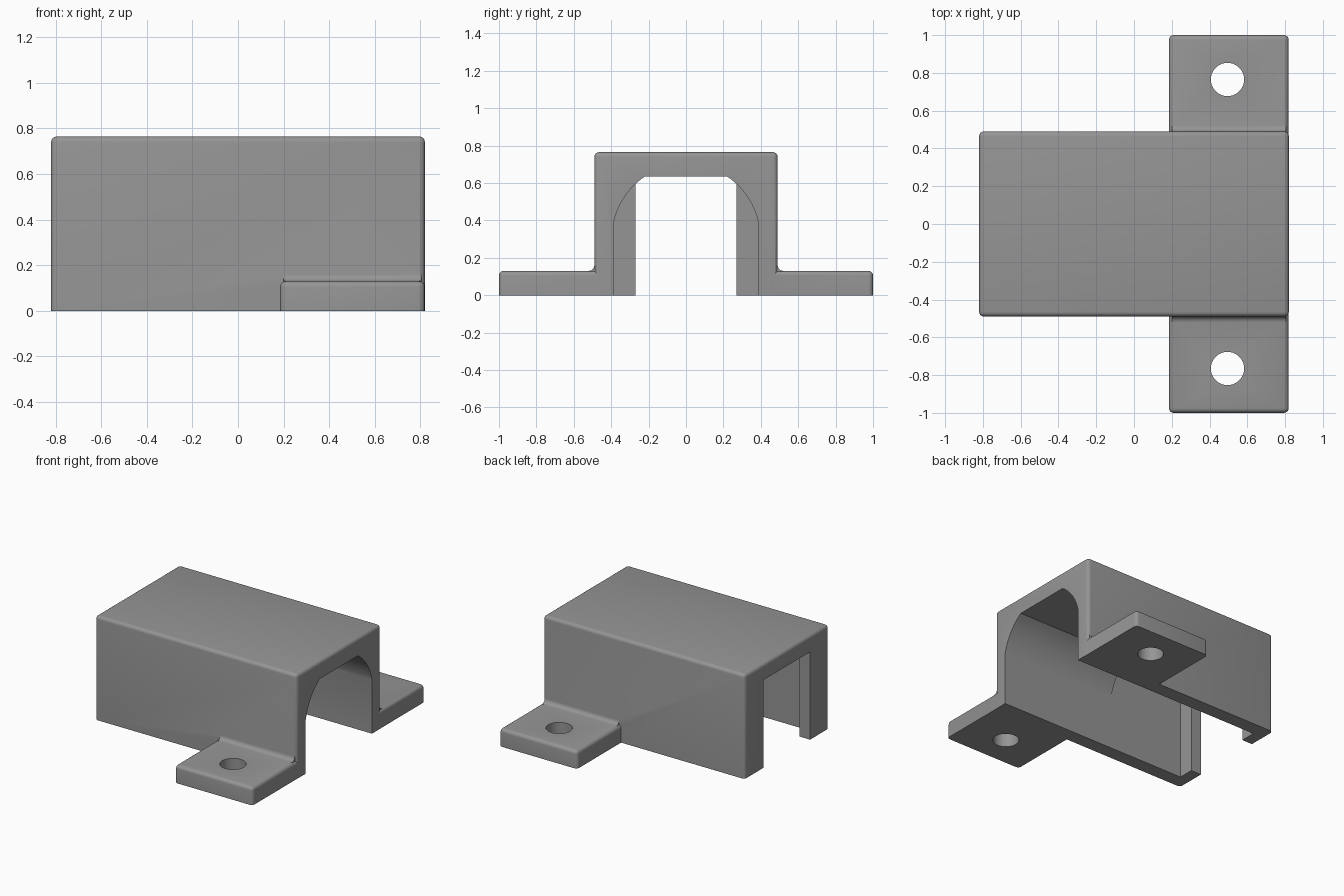
import bpy, bmesh, math

if "Cube" in bpy.data.objects:
    bpy.data.objects.remove(bpy.data.objects["Cube"])

R = 0.025  # edge rounding radius


def new_object(name, bm):
    bmesh.ops.recalc_face_normals(bm, faces=bm.faces)
    mesh = bpy.data.meshes.new(name)
    bm.to_mesh(mesh)
    bm.free()
    ob = bpy.data.objects.new(name, mesh)
    bpy.context.collection.objects.link(ob)
    return ob


def box(name, x0, x1, y0, y1, z0, z1, rounded=None):
    """Box; edges whose midpoint passes the rule are rounded."""
    bm = bmesh.new()
    bmesh.ops.create_cube(bm, size=1)
    for v in bm.verts:
        v.co.x = x1 if v.co.x > 0 else x0
        v.co.y = y1 if v.co.y > 0 else y0
        v.co.z = z1 if v.co.z > 0 else z0
    if rounded:
        edges = [e for e in bm.edges
                 if rounded((e.verts[0].co + e.verts[1].co) / 2)]
        bmesh.ops.bevel(bm, geom=edges, offset=R, segments=4, profile=0.5,
                        affect='EDGES', clamp_overlap=True)
    return new_object(name, bm)


def prism(name, points, x0, x1):
    """Extrude a (y, z) outline along x."""
    bm = bmesh.new()
    face = bm.faces.new([bm.verts.new((x0, y, z)) for y, z in points])
    ext = bmesh.ops.extrude_face_region(bm, geom=[face])
    for v in ext['geom']:
        if isinstance(v, bmesh.types.BMVert):
            v.co.x = x1
    return new_object(name, bm)


def combine(target, tool, operation):
    mod = target.modifiers.new(tool.name, 'BOOLEAN')
    mod.operation = operation
    mod.solver = 'EXACT'
    mod.object = tool
    bpy.context.view_layer.objects.active = target
    bpy.ops.object.modifier_apply(modifier=mod.name)
    bpy.data.objects.remove(tool, do_unlink=True)


# Outer housing block, rounded everywhere but at the base
housing = box("bracket_housing", -0.82, 0.82, -0.49, 0.49, 0, 0.765,
              lambda m: m.z > 0.01)

for s in (-1, 1):
    # Mounting flange with rounded outer edges
    ya, yb = sorted((s * 0.44, s * 1.0))
    flange = box("flange", 0.185, 0.819, ya, yb, 0, 0.13,
                 lambda m: m.z > 0.01 and abs(m.y) > 0.5)
    # the two long top edges run across the flange, so their middles count too
    combine(housing, flange, 'UNION')
    # Concave fillet where the flange meets the wall
    r = 0.03
    arc = [(s * (0.49 + r - r * math.cos(a)), 0.13 + r - r * math.sin(a))
           for a in [i * math.pi / 8 for i in range(5)]]
    outline = arc + [(s * (0.49 + r), 0.11), (s * 0.46, 0.11),
                     (s * 0.46, 0.13 + r)]
    combine(housing, prism("fillet", outline, 0.2, 0.805), 'UNION')

# Arched tunnel at the flanged end: straight walls, arc, flat ceiling
rad, zc, wall, top = 0.395, 0.307, 0.385, 0.635
a0, a1 = math.acos(wall / rad), math.asin((top - zc) / rad)
right = [(rad * math.cos(a0 + (a1 - a0) * i / 12),
          zc + rad * math.sin(a0 + (a1 - a0) * i / 12)) for i in range(13)]
half = [(wall, -0.1)] + right
tunnel = half + [(-y, z) for y, z in reversed(half)]
combine(housing, prism("tunnel_cutter", tunnel, -0.2, 0.95), 'DIFFERENCE')

# Square chamber behind the arch, and the narrower slot between the end lips
combine(housing, box("chamber_cutter", -0.735, -0.12, -wall, wall,
                     -0.1, 0.645), 'DIFFERENCE')
combine(housing, box("slot_cutter", -0.95, -0.6, -0.27, 0.27,
                     -0.1, 0.645), 'DIFFERENCE')

# Screw holes
for s in (-1, 1):
    bm = bmesh.new()
    bmesh.ops.create_cone(bm, cap_ends=True, segments=40, radius1=0.088,
                          radius2=0.088, depth=0.6)
    bmesh.ops.translate(bm, verts=bm.verts, vec=(0.495, s * 0.765, 0.1))
    combine(housing, new_object("hole_cutter", bm), 'DIFFERENCE')

# Single grey material and smooth rounding
grey = bpy.data.materials.new("plain_grey")
grey.diffuse_color = (0.3, 0.3, 0.3, 1)
grey.use_nodes = True
grey.node_tree.nodes["Principled BSDF"].inputs["Base Color"].default_value = grey.diffuse_color
housing.data.materials.clear()
housing.data.materials.append(grey)
for p in housing.data.polygons:
    p.material_index = 0
bpy.ops.object.select_all(action='DESELECT')
housing.select_set(True)
bpy.context.view_layer.objects.active = housing
bpy.ops.object.shade_smooth_by_angle(angle=math.radians(30))
